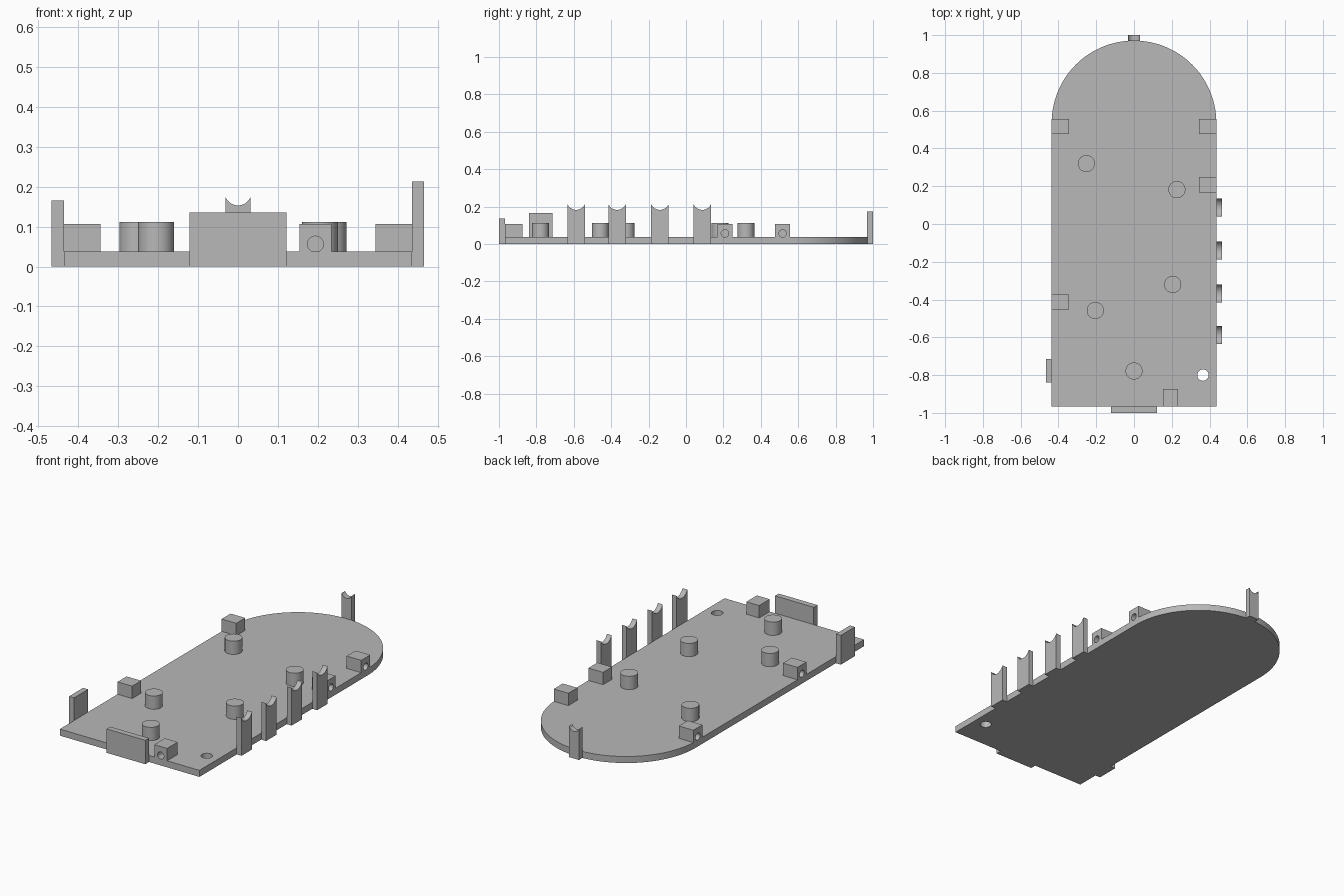
import bpy
import bmesh
from math import pi, sin, cos, asin
from mathutils import Matrix, Vector

if "Cube" in bpy.data.objects:
    bpy.data.objects.remove(bpy.data.objects["Cube"])

GREY = (0.48, 0.48, 0.48, 1)
grey = bpy.data.materials.new("plain grey")
grey.use_nodes = True
grey.diffuse_color = GREY
grey.node_tree.nodes["Principled BSDF"].inputs["Base Color"].default_value = GREY

FLOOR = 0.037       # plate thickness
HALF = 0.436        # plate half width
FRONT, ARC_Y = -0.967, 0.535
PEG_TOP, BLOCK_TOP = 0.112, 0.107


def add_object(name, bm):
    bmesh.ops.recalc_face_normals(bm, faces=bm.faces)
    mesh = bpy.data.meshes.new(name)
    bm.to_mesh(mesh)
    bm.free()
    mesh.materials.append(grey)
    obj = bpy.data.objects.new(name, mesh)
    bpy.context.collection.objects.link(obj)
    return obj


def smooth(obj):
    bpy.ops.object.select_all(action='DESELECT')
    obj.select_set(True)
    bpy.context.view_layer.objects.active = obj
    bpy.ops.object.shade_smooth_by_angle(angle=pi / 6)


def box(name, x0, x1, y0, y1, z0, z1):
    bm = bmesh.new()
    size = Matrix.Diagonal((x1 - x0, y1 - y0, z1 - z0, 1))
    middle = Matrix.Translation(((x0 + x1) / 2, (y0 + y1) / 2, (z0 + z1) / 2))
    bmesh.ops.create_cube(bm, size=1, matrix=middle @ size)
    return add_object(name, bm)


def cylinder(name, centre, radius, depth, direction=(0, 0, 1)):
    bm = bmesh.new()
    turn = Vector(direction).to_track_quat('Z', 'Y').to_matrix().to_4x4()
    bmesh.ops.create_cone(bm, cap_ends=True, segments=40, radius1=radius, radius2=radius,
                          depth=depth, matrix=Matrix.Translation(centre) @ turn)
    return add_object(name, bm)


def prism(name, outline, offset):
    bm = bmesh.new()
    face = bm.faces.new([bm.verts.new(p) for p in outline])
    moved = bmesh.ops.extrude_face_region(bm, geom=[face])["geom"]
    bmesh.ops.translate(bm, vec=offset, verts=[v for v in moved if isinstance(v, bmesh.types.BMVert)])
    obj = add_object(name, bm)
    smooth(obj)
    return obj


def cut(obj, cutter):
    mod = obj.modifiers.new("hole", 'BOOLEAN')
    mod.operation, mod.solver, mod.object = 'DIFFERENCE', 'EXACT', cutter
    graph = bpy.context.evaluated_depsgraph_get()
    mesh = bpy.data.meshes.new_from_object(obj.evaluated_get(graph))
    obj.modifiers.clear()
    obj.data = mesh
    bpy.data.objects.remove(cutter)
    smooth(obj)


def cradle_post(name, half, top, dip, place, offset):
    """Flat post whose top edge is a shallow hollow arc."""
    radius = (half ** 2 + dip ** 2) / (2 * dip)
    spread = asin(min(1, half / radius))
    steps = 16
    arc = [(radius * sin(a), top - dip + radius * (1 - cos(a)))
           for a in (spread * (1 - 2 * i / steps) for i in range(steps + 1))]
    outline = [(-half, 0), (half, 0)] + arc
    return prism(name, [place(u, z) for u, z in outline], offset)


# Base plate with a rounded back end and one through hole
rim = [(HALF * cos(pi * i / 64), ARC_Y + HALF * sin(pi * i / 64), 0) for i in range(65)]
plate = prism("base_plate", [(-HALF, FRONT, 0), (HALF, FRONT, 0)] + rim, (0, 0, FLOOR))
cut(plate, cylinder("hole_cutter", (0.365, -0.80, 0), 0.03, 0.2))

# Round pegs
for i, (x, y) in enumerate([(-0.252, 0.32), (0.227, 0.182), (0.205, -0.32),
                            (-0.205, -0.458), (0, -0.778)]):
    peg = cylinder(f"peg_{i + 1}", (x, y, (FLOOR + PEG_TOP) / 2), 0.045, PEG_TOP - FLOOR)
    smooth(peg)

# Side blocks, each with a blind hole in its outer face
for i, (side, y) in enumerate([(-1, 0.517), (-1, -0.412), (1, 0.517), (1, 0.208)]):
    x0, x1 = sorted((side * 0.345, side * HALF))
    block = box(f"side_block_{i + 1}", x0, x1, y - 0.04, y + 0.04, FLOOR, BLOCK_TOP)
    cut(block, cylinder("hole_cutter", (side * HALF, y, 0.056), 0.02, 0.11, (1, 0, 0)))

# Front block with its hole
block = box("front_block", 0.154, 0.234, FRONT, -0.873, FLOOR, BLOCK_TOP)
cut(block, cylinder("hole_cutter", (0.194, FRONT, 0.056), 0.02, 0.11, (0, 1, 0)))

# Upright tabs outside the plate edge
box("front_tab", -0.121, 0.121, -1, FRONT, 0, 0.135)
box("side_tab", -0.467, -HALF, -0.84, -0.715, 0, 0.165)

# Posts with hollow tops
for i, y in enumerate([0.087, -0.14, -0.368, -0.587]):
    cradle_post(f"side_post_{i + 1}", 0.047, 0.213, 0.031,
                lambda u, z, y=y: (HALF, y + u, z), (0.03, 0, 0))
cradle_post("back_post", 0.031, 0.174, 0.021, lambda u, z: (u, 0.969, z), (0, 0.031, 0))
